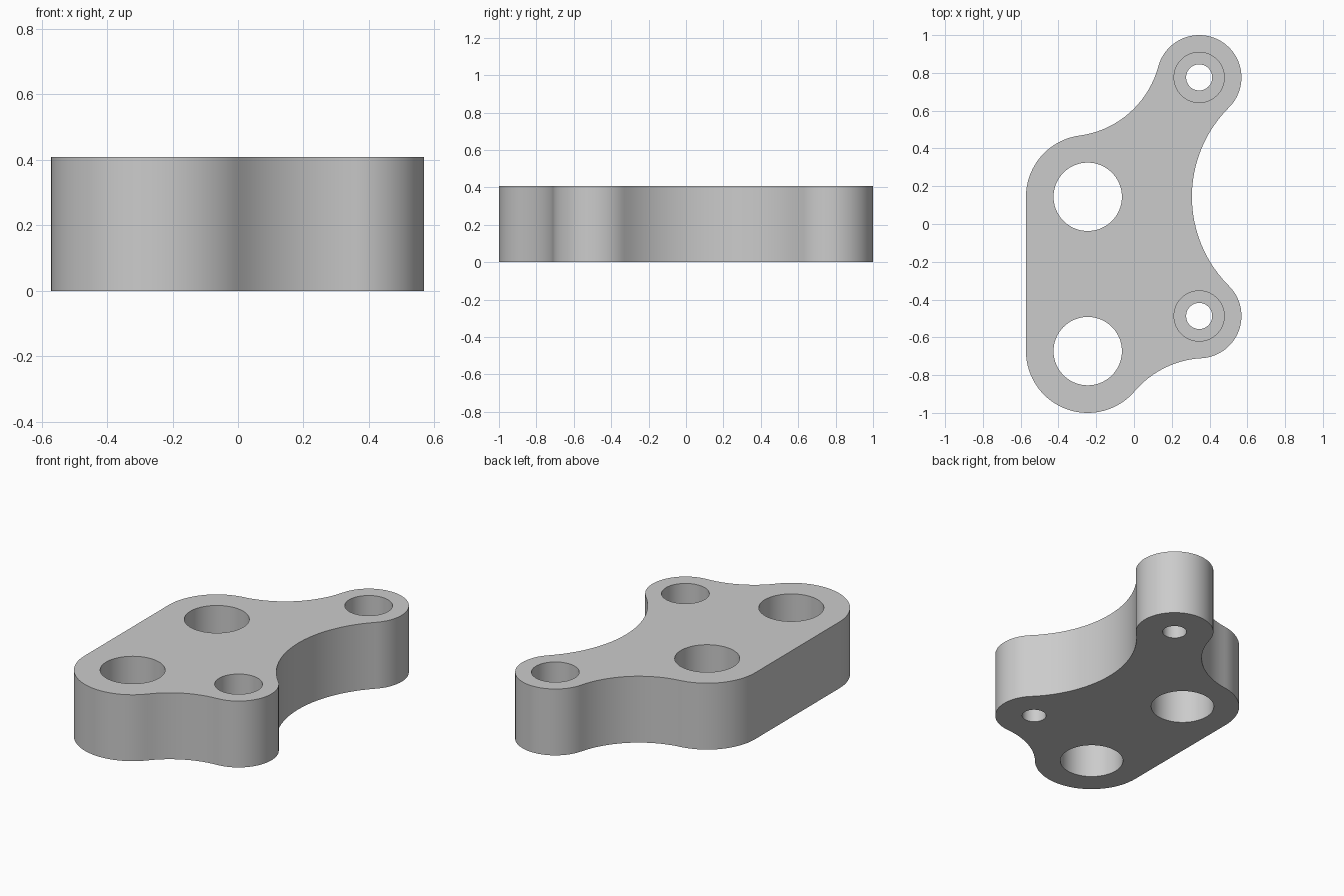
import bpy
import bmesh
from math import atan2, acos, pi, tau, hypot
from mathutils import Vector

cube = bpy.data.objects.get("Cube")
if cube:
    bpy.data.objects.remove(cube, do_unlink=True)

HEIGHT = 0.408
BIG_R, EAR_R = 0.327, 0.224
FRONT_BORE = Vector((-0.245, -0.673))
BACK_BORE = Vector((-0.245, 0.144))
FRONT_EAR = Vector((0.345, -0.487))
BACK_EAR = Vector((0.345, 0.776))

grey = bpy.data.materials.new("plain grey")
grey.use_nodes = True
grey.diffuse_color = (0.6, 0.6, 0.6, 1)
grey.node_tree.nodes["Principled BSDF"].inputs["Base Color"].default_value = grey.diffuse_color


def make_object(name, bm):
    bmesh.ops.recalc_face_normals(bm, faces=bm.faces)
    mesh = bpy.data.meshes.new(name)
    bm.to_mesh(mesh)
    bm.free()
    mesh.materials.append(grey)
    obj = bpy.data.objects.new(name, mesh)
    bpy.context.collection.objects.link(obj)
    return obj


def arc(centre, radius, start, sweep):
    steps = max(4, round(abs(sweep) / tau * 96))
    return [centre + Vector((radius, 0)) @ rotation(start + sweep * i / steps)
            for i in range(steps + 1)]


def rotation(angle):
    from mathutils import Matrix
    return Matrix.Rotation(-angle, 2)


def fillet_centre(a, ra, b, rb, r):
    """Centre of the hollow arc touching two rounded corners, right of a -> b."""
    ab = b - a
    t, s, d = ra + r, rb + r, ab.length
    angle = atan2(ab.y, ab.x) - acos((t * t + d * d - s * s) / (2 * t * d))
    return a + Vector((t, 0)) @ rotation(angle)


def heading(a, b):
    return atan2(b.y - a.y, b.x - a.x)


# Outline, counter-clockwise: rounded corners joined by hollow fillets
corners = [(FRONT_BORE, BIG_R), (FRONT_EAR, EAR_R), (BACK_EAR, EAR_R), (BACK_BORE, BIG_R)]
fillet_radii = [0.5, 0.667, 0.5]
hollows = [fillet_centre(*corners[i], *corners[i + 1], r) for i, r in enumerate(fillet_radii)]
outline = []
for i, (centre, radius) in enumerate(corners):
    start = pi if i == 0 else heading(centre, hollows[i - 1])
    end = pi if i == 3 else heading(centre, hollows[i])
    outline += arc(centre, radius, start, (end - start) % tau)
    if i < 3:
        begin = heading(hollows[i], centre)
        finish = heading(hollows[i], corners[i + 1][0])
        outline += arc(hollows[i], fillet_radii[i], begin, -((begin - finish) % tau))

# Solid plate body
bm = bmesh.new()
face = bm.faces.new([bm.verts.new((p.x, p.y, 0)) for p in outline])
bmesh.ops.remove_doubles(bm, verts=bm.verts, dist=0.0005)
top = bmesh.ops.extrude_face_region(bm, geom=list(bm.faces), use_keep_orig=True)
bmesh.ops.translate(bm, vec=(0, 0, HEIGHT),
                    verts=[v for v in top["geom"] if isinstance(v, bmesh.types.BMVert)])
plate = make_object("bracket_plate", bm)


def stepped_cutter(name, centre, profile, sides=64):
    """Turned solid from (height, radius) steps."""
    bm = bmesh.new()
    rings = [[bm.verts.new((*p, z)) for p in arc(centre, r, 0, tau * (1 - 1 / sides))]
             for z, r in profile]
    for low, high in zip(rings, rings[1:]):
        for j in range(len(low)):
            k = (j + 1) % len(low)
            bm.faces.new((low[j], low[k], high[k], high[j]))
    bm.faces.new(rings[0])
    bm.faces.new(rings[-1])
    cutter = make_object(name, bm)
    cutter.hide_render = True
    return cutter


# Two wide through bores and two counterbored screw holes
bore = [(-0.1, 0.181), (HEIGHT + 0.1, 0.181)]
ledge = HEIGHT - 0.18
screw = [(-0.1, 0.069), (ledge, 0.069), (ledge, 0.133), (HEIGHT + 0.1, 0.133)]
cutters = [stepped_cutter("front_bore_cutter", FRONT_BORE, bore),
           stepped_cutter("back_bore_cutter", BACK_BORE, bore),
           stepped_cutter("front_screw_cutter", FRONT_EAR, screw),
           stepped_cutter("back_screw_cutter", BACK_EAR, screw)]

bpy.ops.object.select_all(action="DESELECT")
bpy.context.view_layer.objects.active = plate
plate.select_set(True)
for cutter in cutters:
    cut = plate.modifiers.new(cutter.name, "BOOLEAN")
    cut.operation = "DIFFERENCE"
    cut.solver = "EXACT"
    cut.object = cutter
    bpy.ops.object.modifier_apply(modifier=cut.name)
    bpy.data.objects.remove(cutter, do_unlink=True)

bpy.ops.object.shade_smooth_by_angle(angle=pi / 6)
